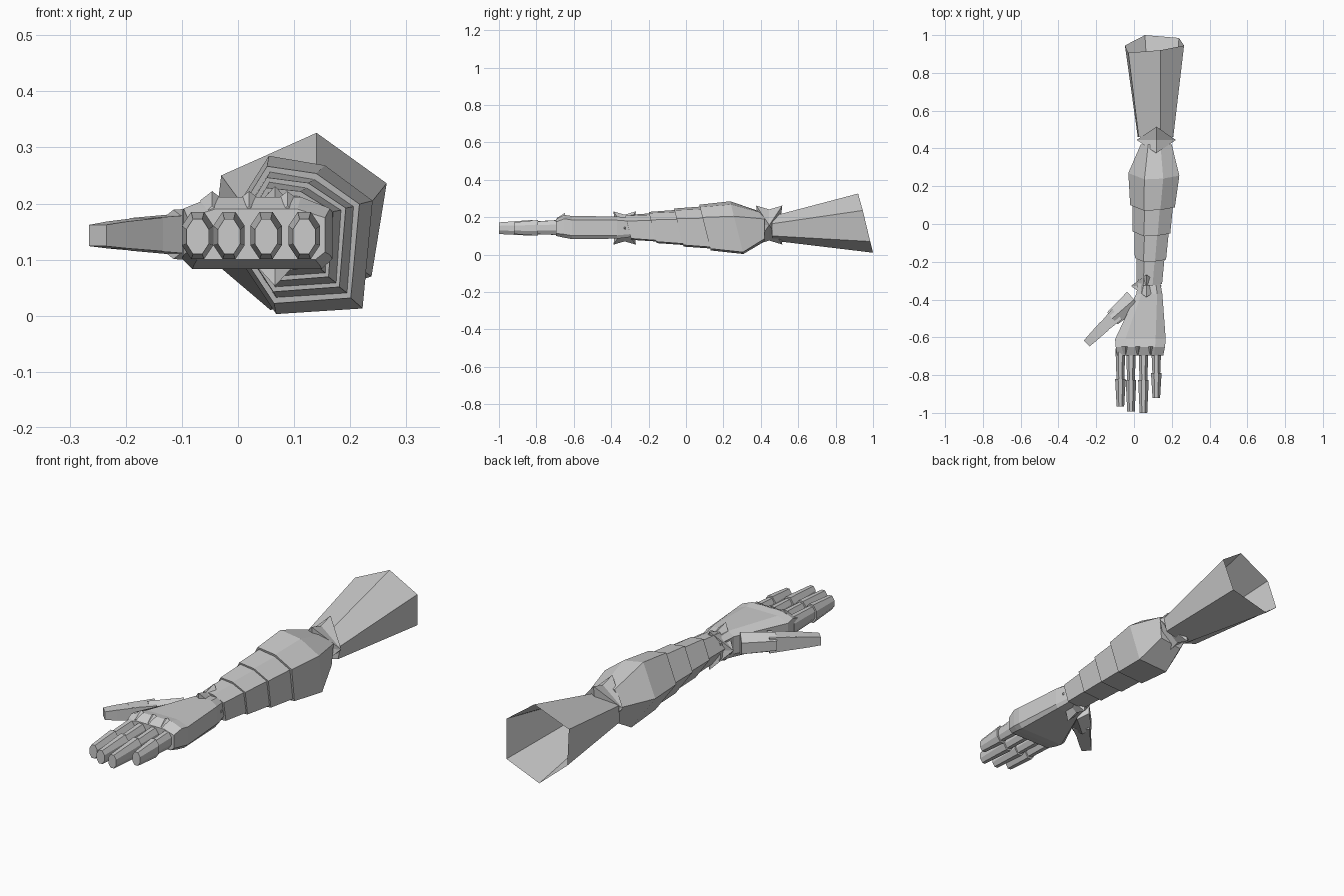
import bpy, bmesh, math
from mathutils import Vector

if "Cube" in bpy.data.objects:
    bpy.data.objects.remove(bpy.data.objects["Cube"])

grey = bpy.data.materials.new("plain grey")
grey.diffuse_color = (0.6, 0.6, 0.6, 1)
grey.use_nodes = True
grey.node_tree.nodes["Principled BSDF"].inputs["Base Color"].default_value = grey.diffuse_color


def finish(name, bm):
    bmesh.ops.recalc_face_normals(bm, faces=bm.faces)
    me = bpy.data.meshes.new(name)
    bm.to_mesh(me)
    bm.free()
    me.materials.append(grey)
    ob = bpy.data.objects.new(name, me)
    bpy.context.collection.objects.link(ob)
    return ob


def loft(name, rings, cap_start=True, cap_end=True):
    """Skin a row of rings that have equal point counts."""
    bm = bmesh.new()
    vs = [[bm.verts.new(p) for p in r] for r in rings]
    n = len(vs[0])
    for a, b in zip(vs, vs[1:]):
        for i in range(n):
            j = (i + 1) % n
            bm.faces.new((a[i], a[j], b[j], b[i]))
    if cap_start:
        bm.faces.new(vs[0])
    if cap_end:
        bm.faces.new(vs[-1])
    return finish(name, bm)


def tube(name, stations, sides=8):
    """Tapered tube; stations are (centre, half width, half height)."""
    axis = Vector(stations[-1][0]) - Vector(stations[0][0])
    side = axis.cross(Vector((0, 0, 1))).normalized()
    rings = []
    for c, w, h in stations:
        ring = []
        for i in range(sides):
            a = 2 * math.pi * (i + 0.5) / sides
            k = 1 / math.cos(math.pi / sides)
            ring.append(Vector(c) + side * (w * k * math.cos(a))
                        + Vector((0, 0, h * k * math.sin(a))))
        rings.append(ring)
    return loft(name, rings)


# Upper sleeve: six-sided flared shell, open at the back
near = [(.025, .46, .175), (.14, .46, .205), (.208, .46, .165),
        (.195, .46, .10), (.09, .46, .075), (.02, .46, .10)]
far = [(-.03, .907, .25), (.14, .92, .326), (.265, .945, .236),
       (.238, .985, .07), (.058, 1.0, .01), (-.048, .945, .10)]
loft("upper_sleeve", [near, far], cap_end=False)


# Joint stars: four corners, two side points, dented rims
def joint(name, c, sx, sy, sz, dent):
    rim = [(1, 1), (0, dent), (-1, 1), (-dent, 0),
           (-1, -1), (0, -dent), (1, -1), (dent, 0)]
    bm = bmesh.new()
    ring = [bm.verts.new((c[0], c[1] + y * sy, c[2] + z * sz)) for y, z in rim]
    for s in (-1, 1):
        apex = bm.verts.new((c[0] + s * sx, c[1], c[2]))
        for i in range(8):
            bm.faces.new((ring[i], ring[(i + 1) % 8], apex))
    finish(name, bm)


joint("elbow_joint", (.118, .445, .158), .104, .07, .104, .8)
joint("wrist_joint", (.066, -.328, .142), .082, .06, .089, .8)

# Forearm: six-sided section blended from the elbow bulge to the wrist
BIG = [(-.03, .15), (.055, .285), (.155, .268), (.24, .205), (.222, .013), (.068, .003)]
SMALL = [(.015, .15), (.05, .212), (.10, .208), (.15, .18), (.145, .085), (.06, .078)]


def section(y, grow=0.0):
    t = (y + .29) / .56
    pts = [Vector(s).lerp(Vector(b), t) for s, b in zip(SMALL, BIG)]
    mid = sum(pts, Vector((0, 0))) / 6
    out = []
    for p in pts:
        p = p + (p - mid).normalized() * grow
        out.append((p.x, y + .25 * (.15 - p.y), p.y))   # rings lean back low down
    return out


elbow_end = [(.035, .42, .15), (.075, .42, .222), (.14, .42, .218),
             (.20, .42, .19), (.19, .42, .085), (.08, .42, .07)]
loft("forearm_bulge", [section(.10, .004), section(.27), elbow_end])
for i, y in enumerate((-.04, -.18, -.31)):
    top = (.11, -.03, -.17)[i]
    loft("forearm_band_%d" % (i + 1), [section(y, .002), section(top, -.008)])

# Palm: bevelled block widening to the knuckles
PALM = [(0, .15), (0, .83), (.2, 1), (.8, 1), (1, .83), (1, .15), (.93, 0), (.07, 0)]
stations = [(-.29, .025, .135, .095, .195), (-.37, .012, .150, .085, .204),
            (-.61, -.10, .168, .083, .206), (-.65, -.097, .164, .09, .212),
            (-.695, -.09, .155, .10, .190)]
loft("palm", [[(x0 + (x1 - x0) * u, y, z0 + (z1 - z0) * v) for u, v in PALM]
              for y, x0, x1, z0, z1 in stations])

# Fingers: slim lower part plus a thicker tapering tip; small knuckle wedges
for i, (x, joint_y, tip_y) in enumerate(((-.072, -.82, -.965), (-.016, -.825, -.992),
                                         (.050, -.825, -1.0), (.118, -.79, -.92))):
    n = i + 1
    tube("finger_%d" % n, [((x, -.66, .145), .026, .041), ((x, joint_y - .02, .143), .020, .033)])
    tube("fingertip_%d" % n, [((x, joint_y, .143), .028, .042), ((x, tip_y, .141), .020, .031)])
    if 0 < i:
        kx = x - .03
        loft("knuckle_%d" % i, [[(kx - .022, -.648, .205), (kx, -.648, .222), (kx + .022, -.648, .205)],
                                [(kx - .008, -.69, .188), (kx, -.69, .196), (kx + .008, -.69, .188)]])

# Thumb: root and two tapering links
tube("thumb_root", [((.0, -.40, .145), .055, .045), ((-.115, -.50, .145), .042, .038)], 6)
tube("thumb_middle", [((-.09, -.478, .145), .038, .036), ((-.175, -.558, .145), .026, .029)], 4)
tube("thumb_tip", [((-.155, -.539, .145), .031, .030), ((-.215, -.598, .144), .026, .024),
                   ((-.25, -.632, .143), .022, .019)], 4)
